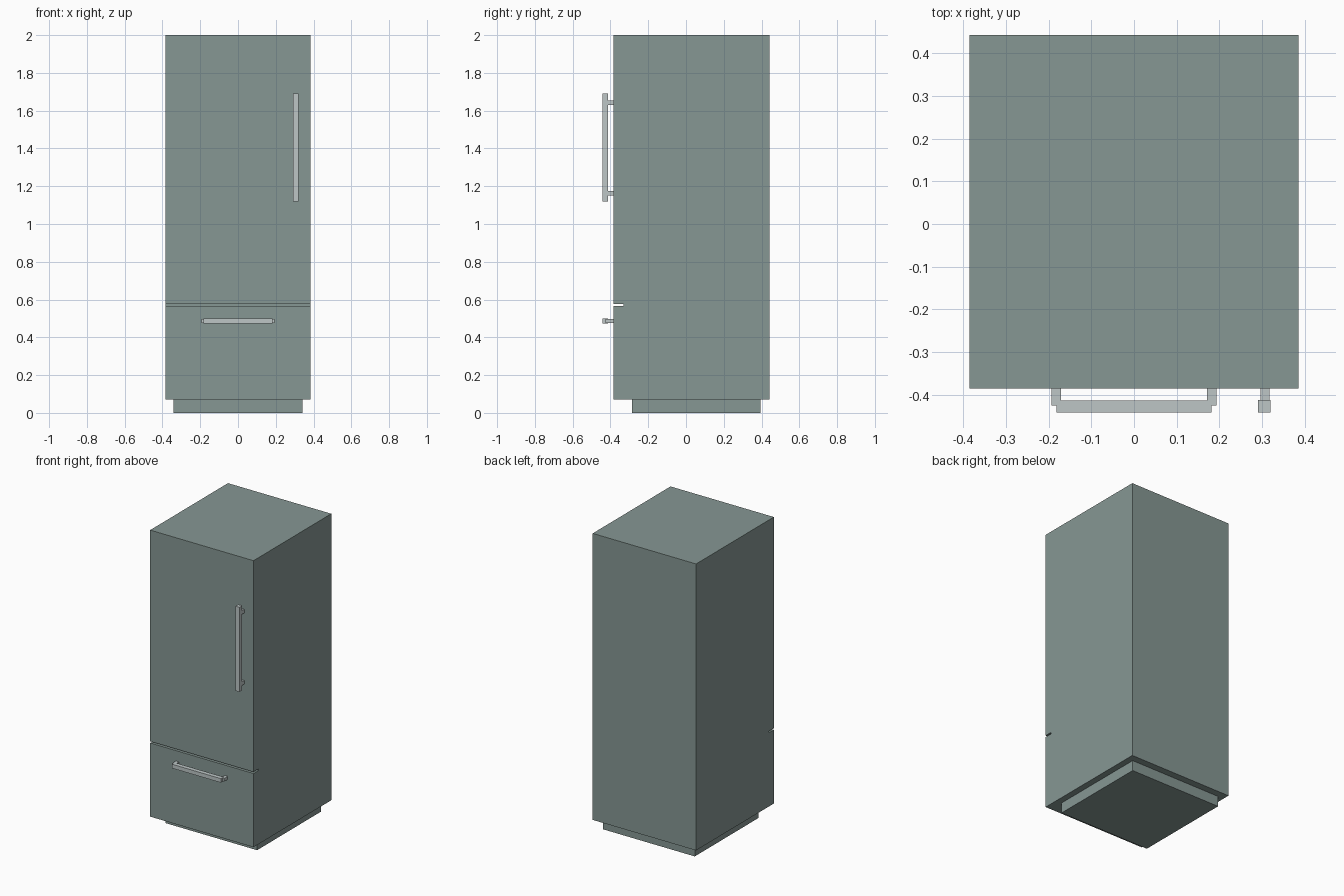
import bpy, bmesh
from mathutils import Vector

if "Cube" in bpy.data.objects:
    bpy.data.objects.remove(bpy.data.objects["Cube"])


def material(name, rgb):
    m = bpy.data.materials.new(name)
    m.diffuse_color = (*rgb, 1)
    m.use_nodes = True
    m.node_tree.nodes["Principled BSDF"].inputs["Base Color"].default_value = m.diffuse_color
    return m


BODY = material("grey_green_steel", (0.24, 0.31, 0.295))
METAL = material("light_metal", (0.51, 0.565, 0.565))


def finish(name, bm, mat):
    bmesh.ops.recalc_face_normals(bm, faces=bm.faces)
    me = bpy.data.meshes.new(name)
    bm.to_mesh(me)
    bm.free()
    me.materials.append(mat)
    ob = bpy.data.objects.new(name, me)
    bpy.context.collection.objects.link(ob)
    return ob


def box(name, x, y, z, mat):
    """Box from (min, max) ranges on each axis."""
    bm = bmesh.new()
    bmesh.ops.create_cube(bm, size=1)
    for v in bm.verts:
        v.co = Vector([r[0] if c < 0 else r[1] for c, r in zip(v.co, (x, y, z))])
    return finish(name, bm, mat)


# Cabinet: side profile with the slot between door and drawer, extruded across x
FRONT, BACK, HALF = -0.385, 0.443, 0.385
profile = [(FRONT, 0.07), (BACK, 0.07), (BACK, 2.0), (FRONT, 2.0),
           (FRONT, 0.577), (-0.332, 0.577), (-0.332, 0.566), (FRONT, 0.566)]
bm = bmesh.new()
face = bm.faces.new([bm.verts.new((-HALF, y, z)) for y, z in profile])
ext = bmesh.ops.extrude_face_region(bm, geom=[face])
bmesh.ops.translate(bm, vec=(2 * HALF, 0, 0),
                    verts=[g for g in ext["geom"] if isinstance(g, bmesh.types.BMVert)])
finish("cabinet", bm, BODY)

# Recessed plinth
box("plinth", (-0.342, 0.342), (-0.285, 0.395), (0, 0.07), BODY)

# Door handle: upright bar on two posts
box("door_handle_bar", (0.291, 0.32), (-0.442, -0.412), (1.12, 1.69), METAL)
for part, z in (("lower", 1.163), ("upper", 1.642)):
    box(f"door_handle_{part}_post", (0.296, 0.317), (-0.412, FRONT),
        (z - 0.012, z + 0.012), METAL)

# Drawer handle: level bar with end posts that stick out past the bar
box("drawer_handle_bar", (-0.182, 0.182), (-0.442, -0.413), (0.472, 0.499), METAL)
for part, x in (("left", -0.182), ("right", 0.182)):
    box(f"drawer_handle_{part}_post", (x - 0.011, x + 0.011), (-0.425, FRONT),
        (0.475, 0.496), METAL)
